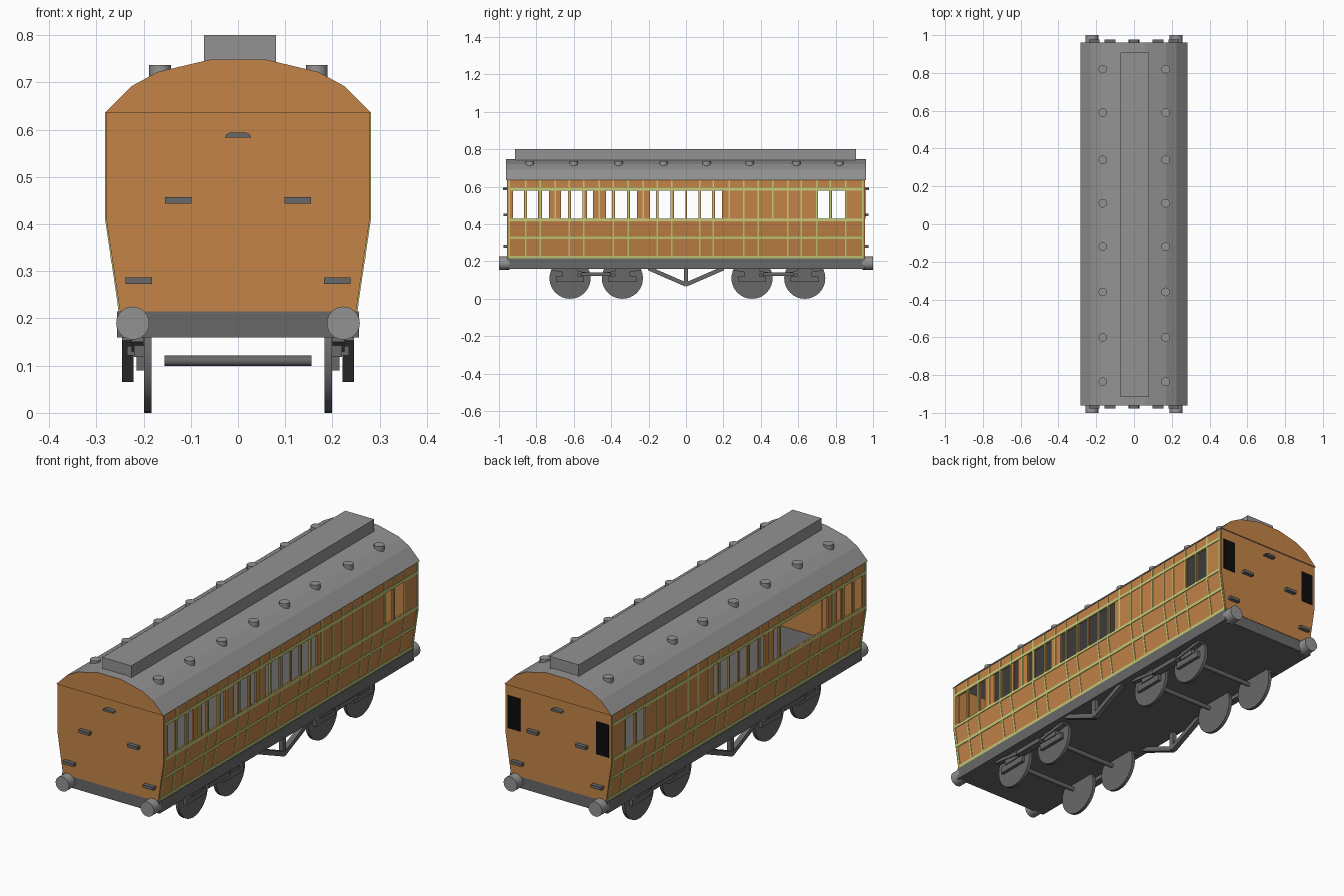
import bpy, bmesh, math
from mathutils import Vector

if "Cube" in bpy.data.objects:
    bpy.data.objects.remove(bpy.data.objects["Cube"])


def material(name, rgb):
    m = bpy.data.materials.new(name)
    m.diffuse_color = (*rgb, 1)
    m.use_nodes = True
    m.node_tree.nodes["Principled BSDF"].inputs["Base Color"].default_value = m.diffuse_color
    return m


TEAK = material("teak", (0.55, 0.23, 0.065))
GREEN = material("pale_green_lining", (0.56, 0.60, 0.19))
LIGHT = material("light_grey", (0.29, 0.29, 0.29))
DARK = material("dark_grey", (0.14, 0.14, 0.14))
BLACK = material("black", (0.004, 0.004, 0.004))


def rect(a0, a1, b0, b1):
    return [(a0, b0), (a1, b0), (a1, b1), (a0, b1)]


def circle(a, b, r, n):
    return [(a + r * math.cos(2 * math.pi * i / n), b + r * math.sin(2 * math.pi * i / n)) for i in range(n)]


def place(p, t, axis):
    return {"x": (t, p[0], p[1]), "y": (p[0], t, p[1]), "z": (p[0], p[1], t)}[axis]


def build(name, mat, prisms, smooth=False):
    """One object from (profile, start, end, axis) prisms."""
    bm = bmesh.new()
    for pts, a, b, axis in prisms:
        lo = [bm.verts.new(place(p, a, axis)) for p in pts]
        hi = [bm.verts.new(place(p, b, axis)) for p in pts]
        bm.faces.new(lo)
        bm.faces.new(hi[::-1])
        for i in range(len(pts)):
            j = (i + 1) % len(pts)
            bm.faces.new((lo[i], lo[j], hi[j], hi[i]))
    bmesh.ops.recalc_face_normals(bm, faces=bm.faces)
    me = bpy.data.meshes.new(name)
    bm.to_mesh(me)
    bm.free()
    me.materials.append(mat)
    if smooth:
        me.shade_smooth()
        me.set_sharp_from_angle(angle=math.radians(35))
    ob = bpy.data.objects.new(name, me)
    bpy.context.collection.objects.link(ob)
    return ob


def side_x(z):
    """Half width of the body at height z (tumblehome below the waist)."""
    return 0.279 if z > 0.41 else 0.25 + 0.029 * (z - 0.215) / 0.195


def strip(s, z0, z1, inner, outer):
    """Side-hugging cross-section on side s."""
    zs = [z0] + ([0.41] if z0 < 0.41 < z1 else []) + [z1]
    return [(s * (side_x(z) + outer), z) for z in zs] + [(s * (side_x(z) + inner), z) for z in zs[::-1]]


# Window openings along the side, y start and end
WINDOWS = [(-.925, -.866), (-.85, -.79), (-.77, -.733), (-.668, -.631), (-.615, -.553), (-.53, -.497),
           (-.428, -.396), (-.38, -.315), (-.30, -.262), (-.193, -.16), (-.147, -.083), (-.064, -.003),
           (.006, .068), (.08, .14), (.155, .193), (.706, .765), (.78, .85)]
LEFT_WINDOWS = [w for w in WINDOWS if w[1] < -.63 or w[0] > -.31] + [(-.63, -.31)]
FULL_LINES = [-.945, -.858, -.78, -.623, -.547, -.388, -.308, -.153, -.075, .074, .147,
              .31, .385, .545, .615, .70, .855, .945]
UPPER_LINES = [-.70, -.465, -.228, .23, .465, .772]
WT, WB, L = 0.58, 0.43, 0.95

# Body sides with openings, and lining
for s, side, wins in ((1, "right", WINDOWS), (-1, "left", sorted(LEFT_WINDOWS))):
    wall = [(strip(s, .215, WB, -.008, 0), -L, L, "y"), (strip(s, WT, .638, -.008, 0), -L, L, "y")]
    edges = [-L] + [v for w in wins for v in w] + [L]
    wall += [(strip(s, WB, WT, -.008, 0), edges[i], edges[i + 1], "y") for i in range(0, len(edges), 2)]
    build(side + "_wall", TEAK, wall)
    lining = [(strip(s, z - h, z + h, -.002, .003), -L, L, "y")
              for z, h in ((.587, .007), (.422, .007), (.327, .007), (.223, .007))]
    for y in FULL_LINES + UPPER_LINES:
        z0 = .215 if y in FULL_LINES else .422
        blocked = any(a < y < b for a, b in wins)
        spans = [(z0, WB), (WT, .636)] if blocked else [(z0, .636)]
        lining += [(strip(s, a, b, -.002, .0025), y - .004, y + .004, "y") for a, b in spans]
    build(side + "_lining", GREEN, lining)

# Body ends
END = [(.25, .215), (.279, .41), (.279, .637), (-.279, .637), (-.279, .41), (-.25, .215)]
for e, name in ((-1, "front"), (1, "back")):
    build(name + "_wall", TEAK, [(END, e * .945, e * .957, "y")])

# Roof with teak end faces
half = [(.282, .635), (.225, .692), (.17, .722), (.06, .748)]
roof = build("roof", LIGHT, [(half + [(-x, z) for x, z in half[::-1]], -.962, .962, "y")])
roof.data.materials.append(TEAK)
for f in roof.data.polygons:
    if abs(f.normal.y) > .9:
        f.material_index = 1

# Raised roof centre and vents
build("roof_clerestory", LIGHT, [(rect(-.072, .08, .74, .80), -.915, .908, "y")])
build("roof_vents", LIGHT, [(circle(x, y, .023, 12), .69, .737, "z") for x in (-.165, .167)
      for y in (-.835, -.6, -.36, -.12, .11, .34, .59, .82)], True)

# End steps, lamp bracket and back windows
steps = []
for e in (-1, 1):
    for s in (-1, 1):
        steps.append((rect(s * .127 - .028, s * .127 + .028, .443, .457), e * .95, e * .976, "y"))
        steps.append((rect(s * .21 - .028, s * .21 + .028, .273, .287), e * .95, e * .976, "y"))
    lamp = [(-.028, .583), (.028, .583), (.025, .59), (.016, .594), (-.016, .594), (-.025, .59)]
    steps.append((lamp, e * .95, e * .978, "y"))
build("end_steps", DARK, steps)
build("back_windows", BLACK, [(rect(s * .20, s * .266, .43, .585), .955, .96, "y") for s in (-1, 1)])

# Underframe and buffers
build("underframe", DARK, [(rect(-.256, .256, .16, .215), -.955, .955, "y")])
build("buffers", LIGHT, [(circle(s * .223, .19, .035, 24), e * .945, e * 1.0, "y")
      for s in (-1, 1) for e in (-1, 1)], True)

# Wheels and axles
AXLES = (-.62, -.34, .353, .635)
build("wheels", DARK, [(circle(y, .11, .11, 32), s * .183, s * .199, "x") for y in AXLES for s in (-1, 1)], True)
build("axles", DARK, [(circle(y, .11, .011, 12), -.156, .156, "x") for y in AXLES], True)


def bar(a, b, w):
    """Profile of a slanted bar between two (y, z) points."""
    d = (Vector(b) - Vector(a)).normalized()
    n = Vector((-d.y, d.x)) * w / 2
    return [tuple(Vector(a) + n), tuple(Vector(b) + n), tuple(Vector(b) - n), tuple(Vector(a) - n)]


# Bogie frames, axle boxes and truss rods
frames, boxes, truss = [], [], []
for s in (-1, 1):
    for c in (-.48, .494):
        for e in (-1, 1):
            frames.append((bar((c + e * .24, .158), (c + e * .06, .135), .015), s * .20, s * .225, "x"))
            y = c + e * .14
            boxes.append((rect(y - .075, y + .075, .09, .12), s * .198, s * .215, "x"))
            boxes.append((rect(y - .04, y + .04, .118, .165), s * .198, s * .22, "x"))
        frames.append((rect(c - .08, c + .08, .122, .142), s * .20, s * .235, "x"))
    for e in (-1, 1):
        truss.append((bar((e * .2, .163), (0, .076), .022), s * .221, s * .246, "x"))
    truss.append((rect(-.012, .012, .07, .165), s * .223, s * .244, "x"))
build("bogie_frames", DARK, frames)
build("axle_boxes", DARK, boxes)
build("truss_rods", DARK, truss)
